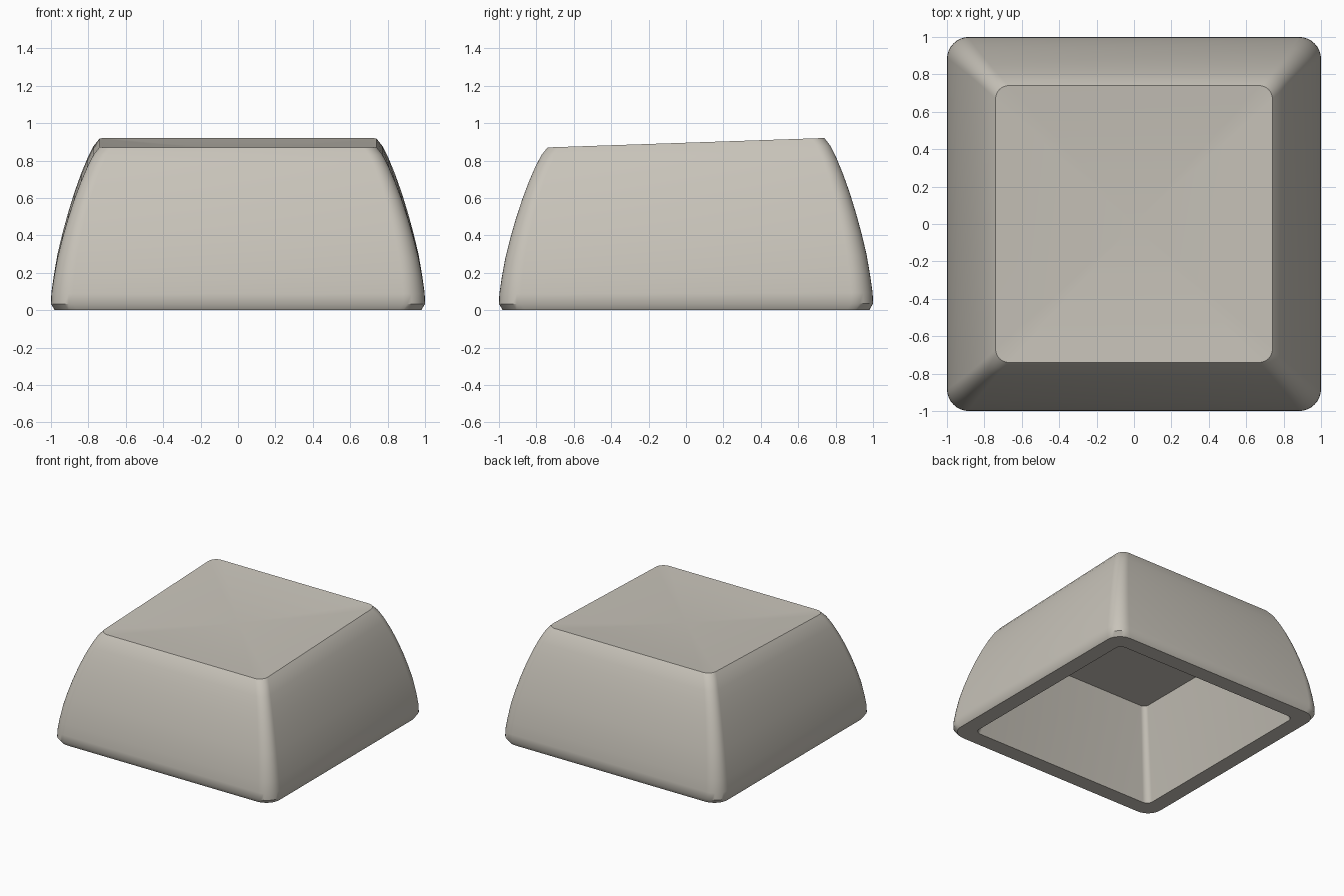
import bpy, bmesh, math

cube = bpy.data.objects.get("Cube")
if cube:
    bpy.data.objects.remove(cube, do_unlink=True)

ARC = 8            # segments per rounded corner
SLOPE = 0.034      # backward rise of the top surface
HEIGHT = 0.895     # height of the rim at the centre


def rounded_square(half, radius):
    """Points of a square with rounded corners, counter-clockwise."""
    points = []
    for corner in range(4):
        start = corner * math.pi / 2
        cx = math.copysign(half - radius, math.cos(start + math.pi / 4))
        cy = math.copysign(half - radius, math.sin(start + math.pi / 4))
        for i in range(ARC + 1):
            a = start + i / ARC * math.pi / 2
            points.append((cx + radius * math.cos(a), cy + radius * math.sin(a)))
    return points


def add_ring(bm, half, radius, height):
    return [bm.verts.new((x, y, height(x, y))) for x, y in rounded_square(half, radius)]


def bridge(bm, lower, upper):
    n = len(lower)
    for i in range(n):
        j = (i + 1) % n
        bm.faces.new((lower[i], lower[j], upper[j], upper[i]))


bm = bmesh.new()

# Inner cavity, from the flat ceiling down to the opening
ceiling = add_ring(bm, 0.66, 0.04, lambda x, y: 0.69)
bm.faces.new(ceiling)
opening = add_ring(bm, 0.85, 0.05, lambda x, y: 0)
bridge(bm, ceiling, opening)
last = opening

# Outer walls: half width and share of the full height
profile = [(0.98, 0), (1.0, 0.038), (0.998, 0.1), (0.985, 0.2), (0.966, 0.32),
           (0.94, 0.44), (0.91, 0.56), (0.876, 0.68), (0.84, 0.79),
           (0.806, 0.88), (0.772, 0.955), (0.74, 1.0)]
for half, share in profile:
    radius = 0.12 - 0.05 * share
    ring = add_ring(bm, half, radius,
                    lambda x, y: share * (HEIGHT + SLOPE * max(-0.74, min(0.74, y))))
    bridge(bm, last, ring)
    last = ring

# Shallow dished top
for scale in (0.8, 0.6, 0.4, 0.2):
    drop = 0.03 * (1 - scale ** 2)
    ring = add_ring(bm, 0.74 * scale, 0.07 * scale,
                    lambda x, y: HEIGHT + SLOPE * y - drop)
    bridge(bm, last, ring)
    last = ring
centre = bm.verts.new((0, 0, HEIGHT - 0.03))
for i in range(len(last)):
    bm.faces.new((last[i], last[(i + 1) % len(last)], centre))

bmesh.ops.recalc_face_normals(bm, faces=bm.faces)
mesh = bpy.data.meshes.new("key_cap")
bm.to_mesh(mesh)
bm.free()
key_cap = bpy.data.objects.new("key_cap", mesh)
bpy.context.collection.objects.link(key_cap)

# Warm grey plastic
colour = (0.58, 0.55, 0.49, 1)
plastic = bpy.data.materials.new("warm_grey_plastic")
plastic.use_nodes = True
plastic.diffuse_color = colour
plastic.node_tree.nodes["Principled BSDF"].inputs["Base Color"].default_value = colour
mesh.materials.append(plastic)

# Smooth sides with crisp rims
bpy.ops.object.select_all(action='DESELECT')
key_cap.select_set(True)
bpy.context.view_layer.objects.active = key_cap
bpy.ops.object.shade_smooth_by_angle(angle=math.radians(38))
